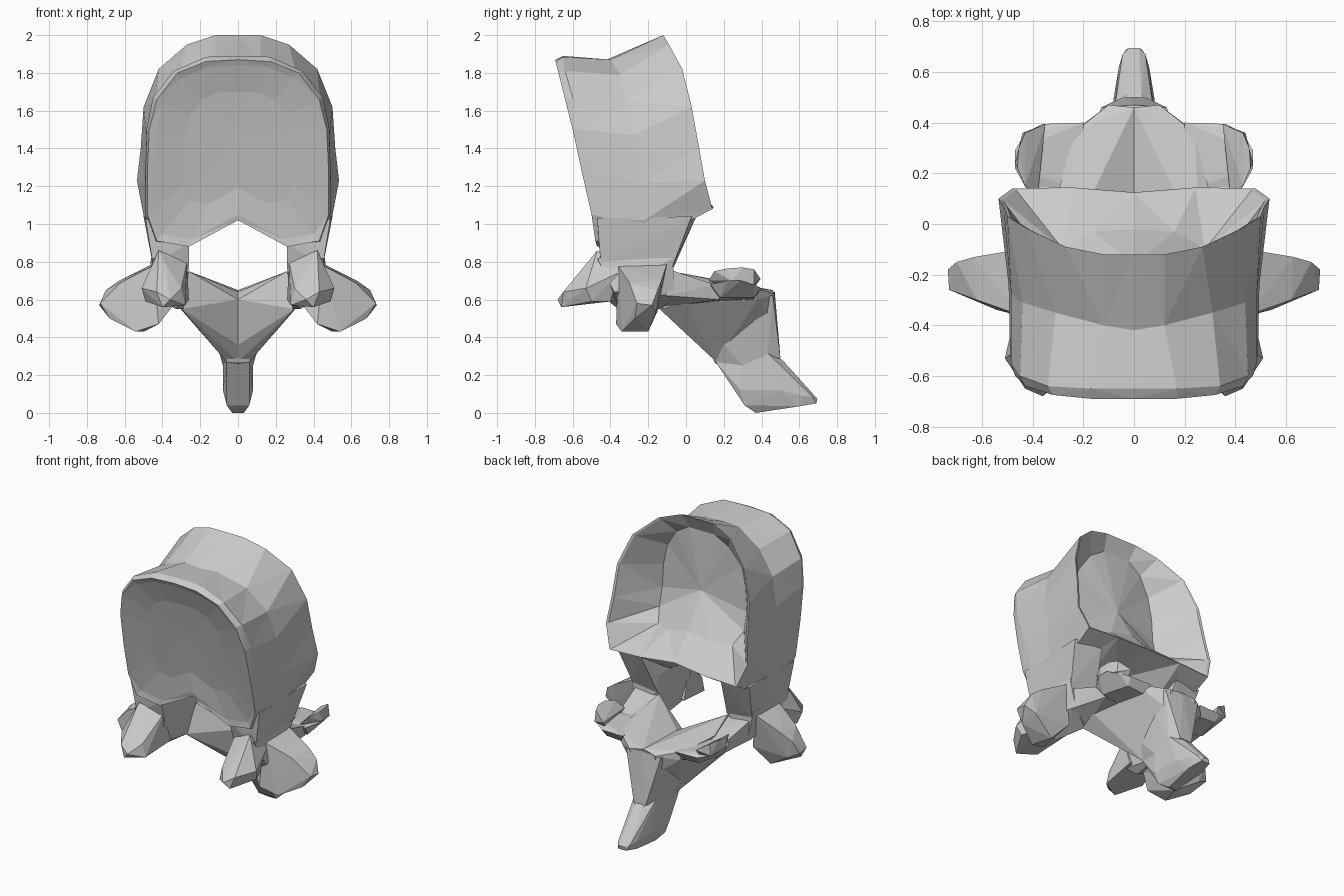
import bpy, bmesh
from mathutils import Vector

bone = bpy.data.materials.new("bone_grey")
bone.diffuse_color = (0.6, 0.6, 0.6, 1)


def finish(name, bm):
    bmesh.ops.recalc_face_normals(bm, faces=bm.faces)
    me = bpy.data.meshes.new(name)
    bm.to_mesh(me)
    bm.free()
    me.materials.append(bone)
    ob = bpy.data.objects.new(name, me)
    bpy.context.collection.objects.link(ob)
    return ob


def hull(name, pts, merge=False):
    """Faceted lump around points; mirrored into a pair or merged across x = 0."""
    groups = [[(s * x, y, z) for x, y, z in pts] for s in (1, -1)]
    if merge:
        groups = [groups[0] + groups[1]]
    for s, group in zip(("right", "left"), groups):
        bm = bmesh.new()
        for p in set(group):
            bm.verts.new(p)
        res = bmesh.ops.convex_hull(bm, input=bm.verts)
        loose = {e for e in res["geom_interior"] + res["geom_unused"]
                 if isinstance(e, bmesh.types.BMVert)}
        bmesh.ops.delete(bm, geom=list(loose), context='VERTS')
        finish(name if merge else s + "_" + name, bm)


def full(half):
    """Close a half outline (top centre to bottom centre) by mirroring it."""
    return [Vector(p) for p in half] + [Vector((-x, y, z)) for x, y, z in half[-2:0:-1]]


def plate(z):
    """Slope of the front face."""
    return -.69 + (1.87 - z) * .225


def inset(ring, k, dy):
    """Shrink the front outline and lay it on the sloped plate."""
    out = []
    for p in ring:
        z = 1.45 + (p.z - 1.45) * k
        out.append(Vector((p.x * k, plate(z) + dy, z)))
    return out


# Vertebral body: outlines lofted front to back, both ends dished
front = full([(0, -.69, 1.87), (.17, -.69, 1.86), (.32, -.675, 1.8), (.43, -.64, 1.66),
              (.47, -.6, 1.5), (.48, -.55, 1.27), (.48, -.5, 1.05), (.43, -.48, .91),
              (.26, -.47, .88), (0, -.49, 1.02)])
crown = full([(0, -.65, 1.89), (.17, -.65, 1.885), (.34, -.64, 1.81), (.45, -.6, 1.67),
              (.485, -.55, 1.5), (.49, -.48, 1.27), (.49, -.4, 1.03), (.45, -.4, .9),
              (.26, -.4, .88), (0, -.45, 1.02)])
middle = full([(0, -.42, 1.87), (.12, -.4, 1.87), (.31, -.35, 1.79), (.44, -.31, 1.65),
               (.485, -.28, 1.47), (.495, -.24, 1.22), (.495, -.22, 1.02), (.46, -.2, .9),
               (.26, -.2, .88), (0, -.2, 1.03)])
back = full([(0, -.12, 2.0), (.12, -.12, 2.0), (.27, -.09, 1.95), (.42, -.02, 1.82),
             (.5, .03, 1.62), (.515, .07, 1.4), (.535, .1, 1.23), (.48, .14, 1.08),
             (.25, .145, 1.09), (0, .125, 1.11)])
floor = full([(0, -.17, 1.9), (.1, -.17, 1.9), (.2, -.18, 1.84), (.28, -.2, 1.72),
              (.31, -.2, 1.58), (.32, -.2, 1.42), (.32, -.17, 1.3), (.28, -.1, 1.22),
              (.16, -.03, 1.24), (0, -.02, 1.27)])
rings = [inset(front, .6, .03), inset(front, .93, .008), front, crown, middle, back,
         [Vector((p.x * .97, p.y - .005, 1.5 + (p.z - 1.5) * .98)) for p in back], floor]
bm = bmesh.new()
loops = [[bm.verts.new(p) for p in r] for r in rings]
n = len(front)
for a, b in zip(loops, loops[1:]):
    for i in range(n):
        j = (i + 1) % n
        bm.faces.new((a[i], a[j], b[j], b[i]))
for loop, y in ((loops[0], plate(1.5) + .035), (loops[-1], -.16)):
    hub = bm.verts.new((0, y, 1.5))
    for i in range(n):
        bm.faces.new((loop[i], loop[(i + 1) % n], hub))
bmesh.ops.triangulate(bm, faces=bm.faces)
finish("vertebral_body", bm)

# Pedicles flaring from the arch up into the body
hull("pedicle", [(.26, -.46, .9), (.49, -.47, 1.03), (.26, -.06, .88), (.5, .03, 1.04),
                 (.3, .05, 1.03), (.46, -.06, .9), (.46, -.46, .88),
                 (.26, -.42, .76), (.45, -.45, .78), (.26, -.07, .76), (.45, -.07, .78)])
hull("pedicle_base", [(.26, -.42, .78), (.45, -.47, .82), (.26, -.07, .78), (.46, -.07, .82),
                      (.28, -.42, .6), (.33, -.36, .55), (.29, -.13, .55), (.42, -.06, .62),
                      (.48, -.38, .64)])

# Forward facet processes
hull("front_facet_process", [(.27, -.42, .8), (.42, -.47, .86), (.47, -.36, .74), (.26, -.35, .6),
                             (.45, -.4, .59), (.3, -.6, .66), (.36, -.68, .6), (.43, -.65, .64),
                             (.51, -.53, .66), (.28, -.6, .57), (.4, -.66, .56), (.49, -.5, .59),
                             (.38, -.53, .78)])

# Transverse processes
hull("transverse_process", [(.45, -.36, .78), (.45, -.1, .79), (.62, -.3, .69), (.63, -.13, .7),
                            (.7, -.15, .65), (.73, -.26, .58), (.735, -.18, .57), (.68, -.27, .5),
                            (.66, -.16, .53), (.54, -.34, .43), (.5, -.2, .43), (.42, -.37, .47),
                            (.4, -.15, .54), (.35, -.33, .56)])

# Narrow bridges to the rear facets
hull("arch_bridge", [(.27, -.12, .75), (.44, -.12, .77), (.29, -.12, .56), (.43, -.1, .62),
                     (.22, .15, .67), (.4, .15, .68), (.22, .18, .59), (.38, .18, .6)])

# Rear facet processes with a raised outer lip
hull("rear_facet_process", [(.23, .14, .67), (.42, .13, .68), (.47, .22, .7), (.47, .29, .7),
                            (.43, .36, .68), (.36, .395, .66), (.2, .4, .66), (.2, .25, .66),
                            (.24, .16, .59), (.4, .18, .61), (.35, .36, .61), (.2, .36, .6)])
hull("rear_facet_lip", [(.38, .12, .7), (.43, .15, .75), (.46, .22, .765), (.455, .3, .77),
                        (.43, .36, .76), (.35, .395, .71), (.47, .24, .7), (.44, .36, .68),
                        (.36, .36, .66), (.38, .2, .66)])

# Laminae sloping down into the spine
hull("lamina", [(.3, -.14, .55), (.26, -.08, .75), (.33, 0, .58), (.3, .12, .69), (.24, .36, .66),
                (.22, .38, .6), (0, .1, .64), (0, .02, .6), (0, .46, .65), (.1, .47, .63),
                (.08, .45, .5), (.16, .06, .45), (.07, .09, .35), (0, .09, .36),
                (.06, .16, .27), (0, .16, .27)])

# Spinous process
hull("spinous_root", [(0, .04, .56), (.15, .08, .5), (.17, .3, .64), (.13, .46, .62),
                      (0, .47, .64), (.08, .47, .45), (.06, .15, .27), (0, .16, .26),
                      (.08, .3, .25), (.08, .43, .31), (.045, .5, .29)], merge=True)
hull("spinous_tip", [(.06, .15, .28), (.08, .3, .27), (.08, .43, .32), (.03, .51, .28),
                     (.08, .29, .12), (.06, .31, .04), (.03, .37, 0), (.08, .5, .12),
                     (.06, .62, .09), (.045, .67, .085), (.02, .695, .075), (.03, .69, .05),
                     (.05, .6, .035), (.02, .64, .13)], merge=True)
